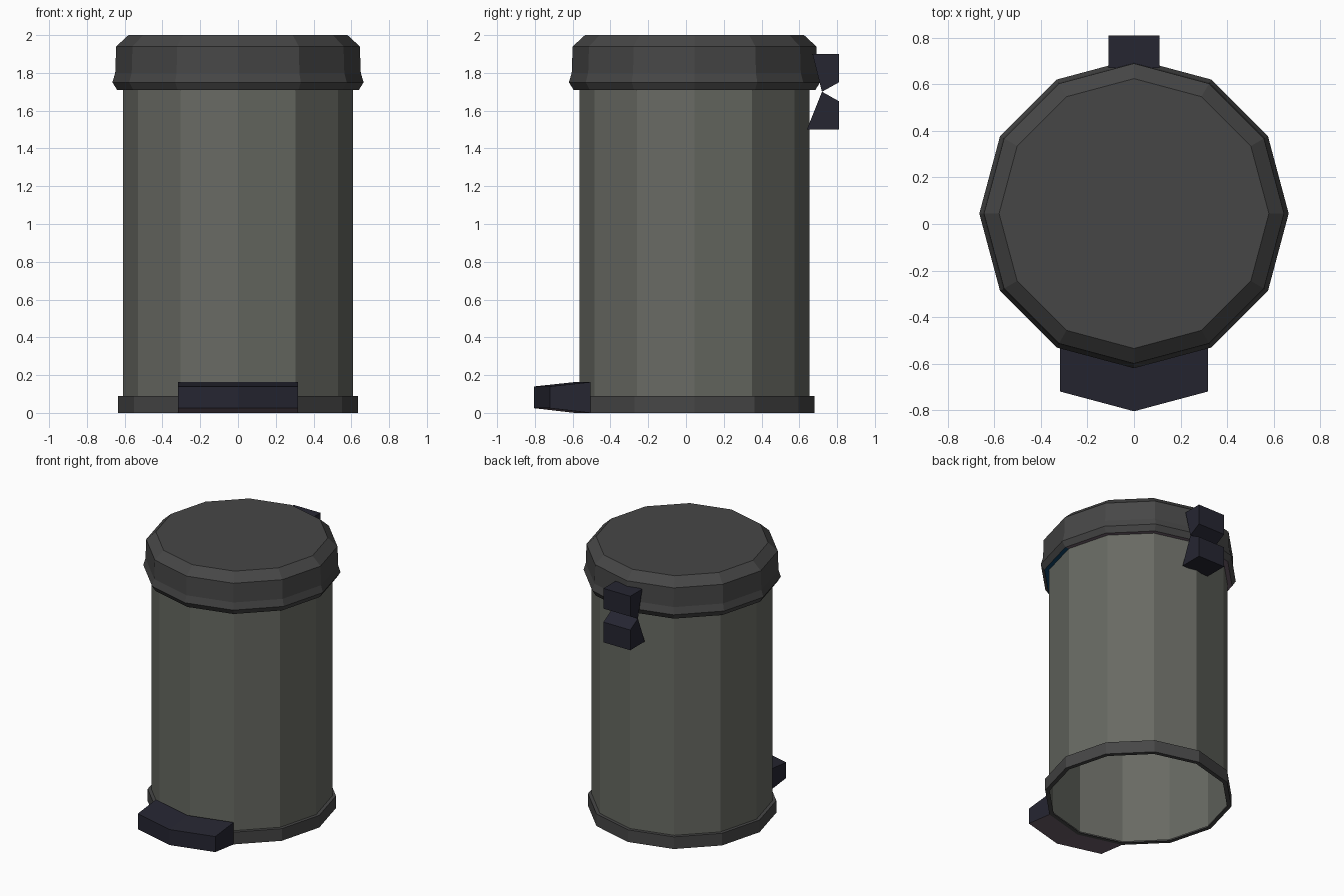
import bpy
import bmesh
import math

if "Cube" in bpy.data.objects:
    bpy.data.objects.remove(bpy.data.objects["Cube"], do_unlink=True)

SIDES = 12
CENTRE_Y = 0.045


def material(name, colour):
    m = bpy.data.materials.new(name)
    m.use_nodes = True
    m.diffuse_color = (*colour, 1)
    m.node_tree.nodes["Principled BSDF"].inputs["Base Color"].default_value = (*colour, 1)
    return m


body_grey = material("warm grey metal", (0.138, 0.144, 0.125))
lid_grey = material("dark grey plastic", (0.062, 0.062, 0.062))
navy = material("dark navy plastic", (0.019, 0.019, 0.031))
mauve = material("mauve underside", (0.17, 0.125, 0.16))
blue = material("blue underside", (0.005, 0.06, 0.15))


def finish(bm, name, mats):
    mesh = bpy.data.meshes.new(name)
    bm.to_mesh(mesh)
    bm.free()
    for m in mats:
        mesh.materials.append(m)
    ob = bpy.data.objects.new(name, mesh)
    bpy.context.collection.objects.link(ob)
    return ob


def lathe(name, profile, mats, cap_top=False, rule=None):
    """Twelve-sided shell from (radius, z) points, listed bottom to top."""
    bm = bmesh.new()
    rings = []
    for r, z in profile:
        angles = [2 * math.pi * i / SIDES for i in range(SIDES)]
        rings.append([bm.verts.new((r * math.cos(a), CENTRE_Y + r * math.sin(a), z))
                      for a in angles])
    for low, high in zip(rings, rings[1:]):
        for i in range(SIDES):
            j = (i + 1) % SIDES
            bm.faces.new((low[i], low[j], high[j], high[i]))
    if cap_top:
        bm.faces.new(rings[-1])
    bm.normal_update()
    if rule:
        for f in bm.faces:
            f.material_index = rule(f)
    return finish(bm, name, mats)


def prism(name, outline, half_width, mat):
    """Side outline of (y, z) points, given thickness along x."""
    bm = bmesh.new()
    face = bm.faces.new([bm.verts.new((-half_width, y, z)) for y, z in outline])
    out = bmesh.ops.extrude_face_region(bm, geom=[face])["geom"]
    moved = [v for v in out if isinstance(v, bmesh.types.BMVert)]
    bmesh.ops.translate(bm, vec=(2 * half_width, 0, 0), verts=moved)
    bmesh.ops.recalc_face_normals(bm, faces=bm.faces)
    return finish(bm, name, [mat])


# Open-bottomed body and the band around its foot
lathe("body", [(0.61, 0.01), (0.61, 1.74)], [body_grey])
lathe("base_ring", [(0.605, 0.0), (0.635, 0.0), (0.635, 0.09), (0.61, 0.09)], [lid_grey])


# Lid, with a coloured strip on its narrow underside
def lid_rule(f):
    c = f.calc_center_median()
    if f.normal.z > -0.9:
        return 0
    return 2 if c.x > 0 and c.y < CENTRE_Y else 1


lathe("lid",
      [(0.61, 1.71), (0.64, 1.71), (0.665, 1.75), (0.65, 1.80), (0.645, 1.94), (0.58, 2.0)],
      [lid_grey, mauve, blue], cap_top=True, rule=lid_rule)

# Foot pedal: a box following the two front facets, tapering forwards
bm = bmesh.new()
rows = []
for back, low, high in ((-0.505, 0.0, 0.163), (-0.72, 0.025, 0.14)):
    for z in (low, high):
        rows.append([bm.verts.new((x, back - (0.085 if x == 0 else 0), z))
                     for x in (-0.318, 0, 0.318)])
back_low, back_high, front_low, front_high = rows
loop = (back_low, front_low, front_high, back_high)
for a, b in zip(loop, loop[1:] + loop[:1]):
    for i in (0, 1):
        bm.faces.new((a[i], a[i + 1], b[i + 1], b[i]))
for i in (0, 2):
    bm.faces.new([row[i] for row in loop])
bmesh.ops.recalc_face_normals(bm, faces=bm.faces)
for f in bm.faces:
    f.material_index = 1 if f.normal.z < -0.8 else 0
finish(bm, "pedal", [navy, mauve])

# Hinge: two blocks meeting at a pinched line
prism("hinge_upper", [(0.67, 1.9), (0.72, 1.70), (0.81, 1.75), (0.81, 1.9)], 0.11, navy)
prism("hinge_lower", [(0.64, 1.5), (0.81, 1.5), (0.81, 1.65), (0.72, 1.70)], 0.11, navy)
